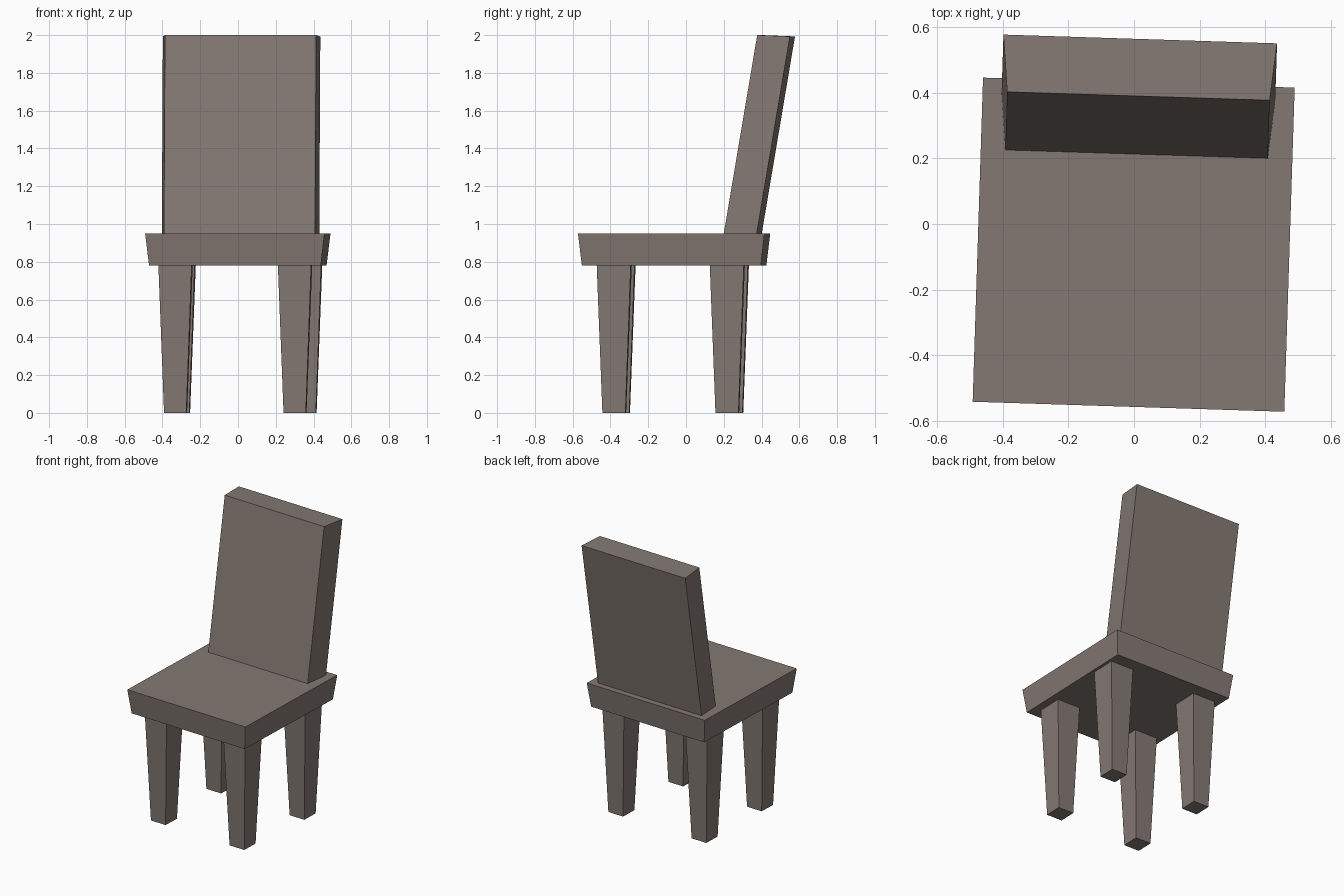
import bpy, bmesh
from mathutils import Matrix, Vector

if "Cube" in bpy.data.objects:
    bpy.data.objects.remove(bpy.data.objects["Cube"])

# The whole chair is turned slightly about z, around the seat centre
TURN = Matrix.Translation((-0.001, -0.063, 0)) @ Matrix.Rotation(-0.032, 4, 'Z')


def block(name, low, high):
    """Six-sided block between two quads (matching corner order)."""
    bm = bmesh.new()
    a = [bm.verts.new(TURN @ Vector(p)) for p in low]
    b = [bm.verts.new(TURN @ Vector(p)) for p in high]
    bm.faces.new(a[::-1])
    bm.faces.new(b)
    for i in range(4):
        j = (i + 1) % 4
        bm.faces.new((a[i], a[j], b[j], b[i]))
    bmesh.ops.recalc_face_normals(bm, faces=bm.faces)
    mesh = bpy.data.meshes.new(name)
    bm.to_mesh(mesh)
    bm.free()
    mat = bpy.data.materials.get("wood")
    if mat is None:
        mat = bpy.data.materials.new("wood")
        mat.diffuse_color = (0.23, 0.19, 0.17, 1)
        mat.use_nodes = True
        mat.node_tree.nodes["Principled BSDF"].inputs["Base Color"].default_value = mat.diffuse_color
    mesh.materials.append(mat)
    ob = bpy.data.objects.new(name, mesh)
    bpy.context.collection.objects.link(ob)
    return ob


def rect(cx, cy, hx, hy, z):
    return [(cx - hx, cy - hy, z), (cx + hx, cy - hy, z),
            (cx + hx, cy + hy, z), (cx - hx, cy + hy, z)]


# Seat, flaring slightly towards the top
block("seat", rect(0, 0, 0.455, 0.474, 0.78), rect(0, 0, 0.475, 0.494, 0.95))

# Leaning backrest, a little wider at the rear
def back_section(y_front, y_rear, z_front, z_rear):
    return [(-0.40, y_front, z_front), (0.40, y_front, z_front),
            (0.417, y_rear, z_rear), (-0.417, y_rear, z_rear)]

block("backrest", back_section(0.276, 0.451, 0.95, 0.95),
      back_section(0.453, 0.627, 2.0, 1.993))

# Legs, tapering towards the floor
for name, x, y in (("front_left_leg", -0.32, -0.307),
                   ("front_right_leg", 0.313, -0.307),
                   ("back_left_leg", -0.323, 0.293),
                   ("back_right_leg", 0.347, 0.293)):
    block(name, rect(x, y, 0.059, 0.061, 0), rect(x, y, 0.088, 0.090, 0.78))
